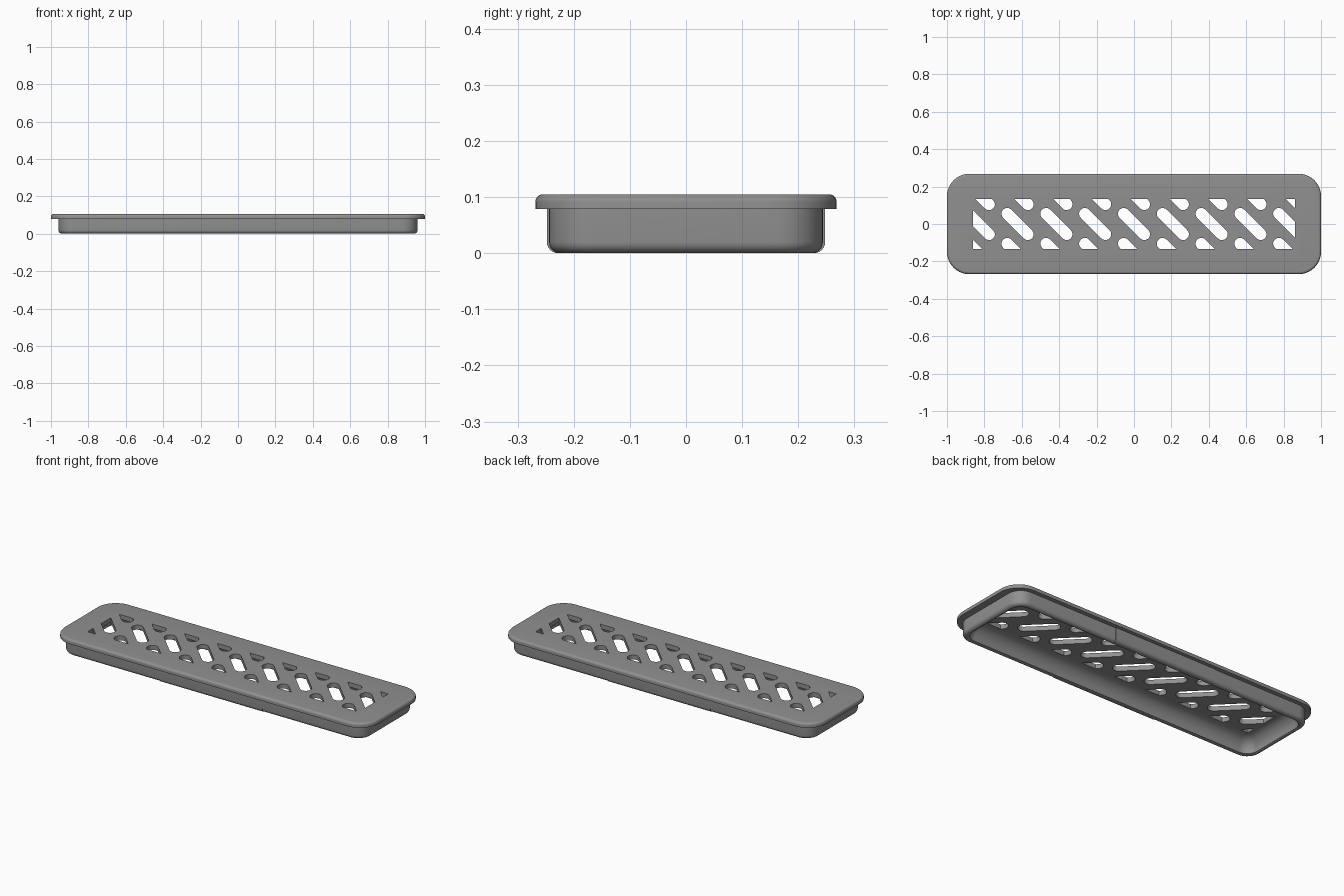
import bpy, bmesh, math

if "Cube" in bpy.data.objects:
    bpy.data.objects.remove(bpy.data.objects["Cube"])

GREY = bpy.data.materials.new("grey_plastic")
GREY.diffuse_color = (0.28, 0.28, 0.28, 1)
GREY.use_nodes = True
GREY.node_tree.nodes["Principled BSDF"].inputs["Base Color"].default_value = GREY.diffuse_color


def make_object(name, bm):
    bmesh.ops.recalc_face_normals(bm, faces=bm.faces[:])
    mesh = bpy.data.meshes.new(name)
    bm.to_mesh(mesh)
    bm.free()
    mesh.materials.append(GREY)
    ob = bpy.data.objects.new(name, mesh)
    bpy.context.collection.objects.link(ob)
    return ob


def activate(ob):
    bpy.ops.object.select_all(action='DESELECT')
    ob.select_set(True)
    bpy.context.view_layer.objects.active = ob


def rounded_rect(hx, hy, r, steps=10):
    pts = []
    for q, (sx, sy) in enumerate([(1, 1), (-1, 1), (-1, -1), (1, -1)]):
        for i in range(steps + 1):
            a = math.pi / 2 * (q + i / steps)
            pts.append((sx * (hx - r) + r * math.cos(a), sy * (hy - r) + r * math.sin(a)))
    return pts


def clip(poly, axis, sign, limit):
    """Keep the part of a convex polygon where sign * coordinate <= limit."""
    out = []
    for i, p in enumerate(poly):
        q = poly[i - 1]
        dp, dq = limit - sign * p[axis], limit - sign * q[axis]
        if dp * dq < 0:
            t = dq / (dq - dp)
            out.append(tuple(q[k] + t * (p[k] - q[k]) for k in range(2)))
        if dp >= 0:
            out.append(p)
    return out


def arc(n, a0, a1):
    return [math.radians(a0 + (a1 - a0) * i / n) for i in range(n + 1)]


# Cross-section of the cover: half length, half width, corner radius, height
rings = []
for a in arc(6, 90, 0):                       # rounded top edge of the flange
    d = 0.014 * (1 - math.cos(a))
    rings.append((1 - d, 0.2685 - d, 0.12 - d, 0.091 + 0.014 * math.sin(a)))
rings.append((1, 0.2685, 0.12, 0.079))        # underside of the flange
rings.append((0.96, 0.244, 0.08, 0.079))
for a in arc(6, 0, 90):                       # rounded foot of the skirt
    d = 0.02 * (1 - math.cos(a))
    rings.append((0.96 - d, 0.244 - d, 0.08 - d, 0.02 - 0.02 * math.sin(a)))
for a in arc(8, 0, 90):                       # curved inner wall up to the ceiling
    d = 0.028 + 0.066 * (1 - math.cos(a))
    rings.append((0.96 - d, 0.244 - d * 1.08, 0.08 - d * 0.6, 0.004 + 0.075 * math.sin(a)))

bm = bmesh.new()
loops = [[bm.verts.new((x, y, z)) for x, y in rounded_rect(hx, hy, r)] for hx, hy, r, z in rings]
for a, b in zip(loops, loops[1:]):
    for i in range(len(a)):
        bm.faces.new((a[i - 1], a[i], b[i], b[i - 1]))
bm.faces.new(loops[0])
bm.faces.new(loops[-1])
cover = make_object("vent_cover", bm)

# Diagonal slots, trimmed to a rectangular field
bm = bmesh.new()
half, rad = 0.055, 0.031
for row in (-1, 0, 1):
    for k in range(-4, 5):
        cx, cy = 0.2075 * k, 0.16 * row
        poly = [(cx + half + rad * math.cos(a), cy - half + rad * math.sin(a)) for a in arc(10, -135, 45)]
        poly += [(cx - half + rad * math.cos(a), cy + half + rad * math.sin(a)) for a in arc(10, 45, 225)]
        for axis, limit in ((0, 0.861), (1, 0.135)):
            for sign in (1, -1):
                poly = clip(poly, axis, sign, limit)
        if len(poly) < 3:
            continue
        low = [bm.verts.new((x, y, 0.03)) for x, y in poly]
        high = [bm.verts.new((x, y, 0.2)) for x, y in poly]
        bm.faces.new(low)
        bm.faces.new(high)
        for i in range(len(poly)):
            bm.faces.new((low[i - 1], low[i], high[i], high[i - 1]))
cutter = make_object("slot_cutter", bm)
cutter.hide_render = True

activate(cover)
mod = cover.modifiers.new("slots", 'BOOLEAN')
mod.operation = 'DIFFERENCE'
mod.solver = 'EXACT'
mod.object = cutter
bpy.ops.object.modifier_apply(modifier=mod.name)
bpy.data.objects.remove(cutter)
bpy.ops.object.shade_smooth_by_angle(angle=math.radians(30))

# Slightly raised pads along the middle of both long skirt sides
for name, side in (("front_pad", -1), ("back_pad", 1)):
    profile = [(0.235, 0.0795), (0.248, 0.0795)]
    profile += [(0.228 + 0.02 * math.cos(a), 0.02 - 0.02 * math.sin(a)) for a in arc(6, 0, 90)]
    profile += [(0.228, 0.006)]
    bm = bmesh.new()
    ends = [[bm.verts.new((x, side * y, z)) for y, z in profile] for x in (-0.325, 0.325)]
    for end in ends:
        bm.faces.new(end)
    for i in range(len(profile)):
        bm.faces.new((ends[0][i - 1], ends[0][i], ends[1][i], ends[1][i - 1]))
    activate(make_object(name, bm))
    bpy.ops.object.shade_smooth_by_angle(angle=math.radians(30))
